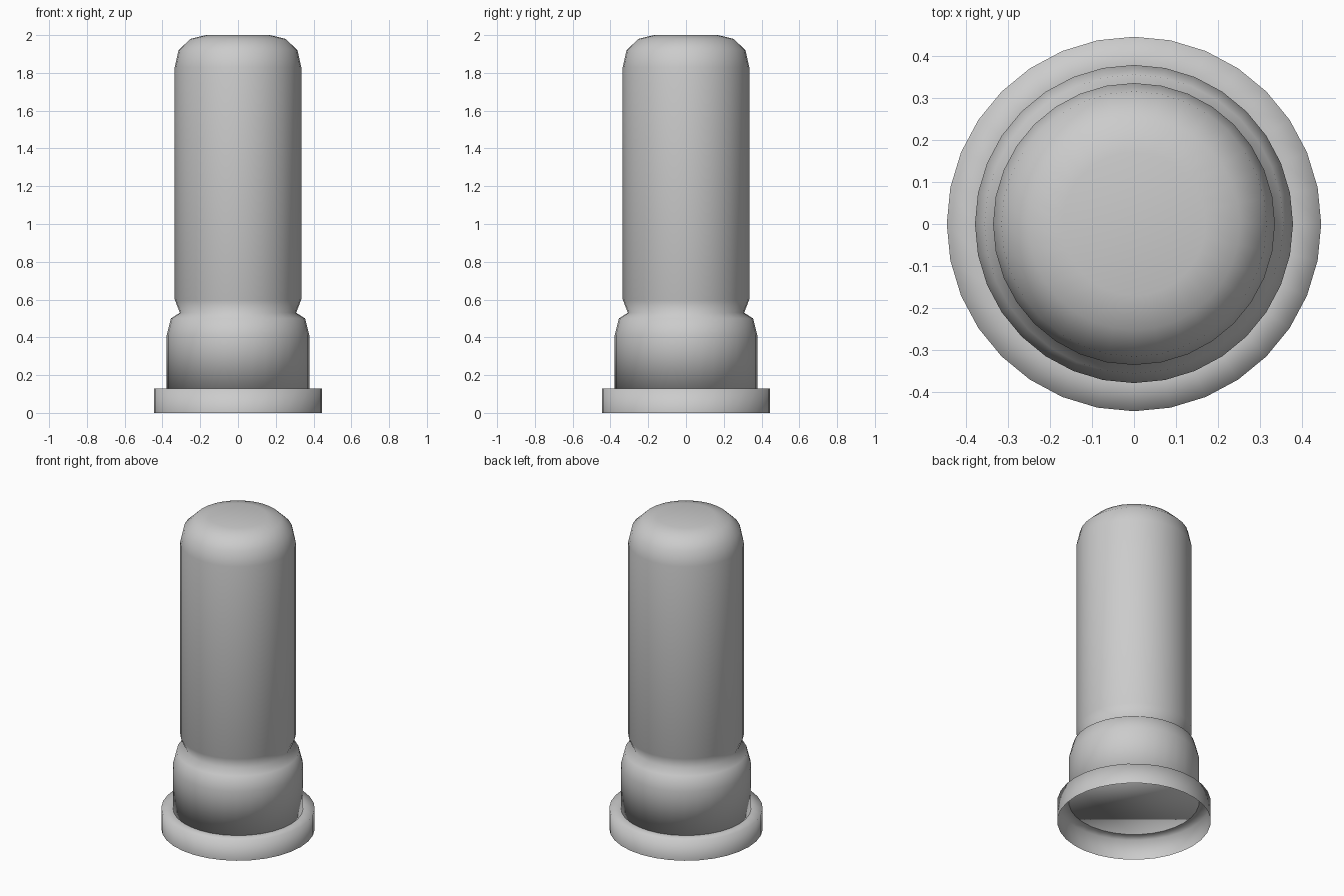
import bpy, bmesh, math

if "Cube" in bpy.data.objects:
    bpy.data.objects.remove(bpy.data.objects["Cube"])

SIDES = 32


def lathe(name, profile, cap_bottom=False, cap_top=False):
    """Spin (radius, height) points around z into a smooth shell."""
    bm = bmesh.new()
    rings = []
    for r, z in profile:
        rings.append([bm.verts.new((r * math.cos(math.tau * i / SIDES),
                                    r * math.sin(math.tau * i / SIDES), z))
                      for i in range(SIDES)])
    for low, high in zip(rings, rings[1:]):
        for i in range(SIDES):
            j = (i + 1) % SIDES
            bm.faces.new((low[i], low[j], high[j], high[i]))
    if cap_bottom:
        bm.faces.new(rings[0][::-1])
    if cap_top:
        bm.faces.new(rings[-1])
    for f in bm.faces:
        f.smooth = True
    mesh = bpy.data.meshes.new(name)
    bm.to_mesh(mesh)
    bm.free()
    obj = bpy.data.objects.new(name, mesh)
    bpy.context.collection.objects.link(obj)
    return obj


# Hollow foot flange, open underneath
lathe("base_flange", [(0.445, 0), (0.445, 0.13), (0.378, 0.13)])

# Collar, pinched neck and rounded tube, closed at both ends
lathe("collar_and_tube", [
    (0.378, 0.13), (0.378, 0.41), (0.355, 0.50), (0.308, 0.53),
    (0.335, 0.60), (0.335, 1.83), (0.315, 1.92), (0.252, 1.98), (0.17, 2.0),
], cap_bottom=True, cap_top=True)
